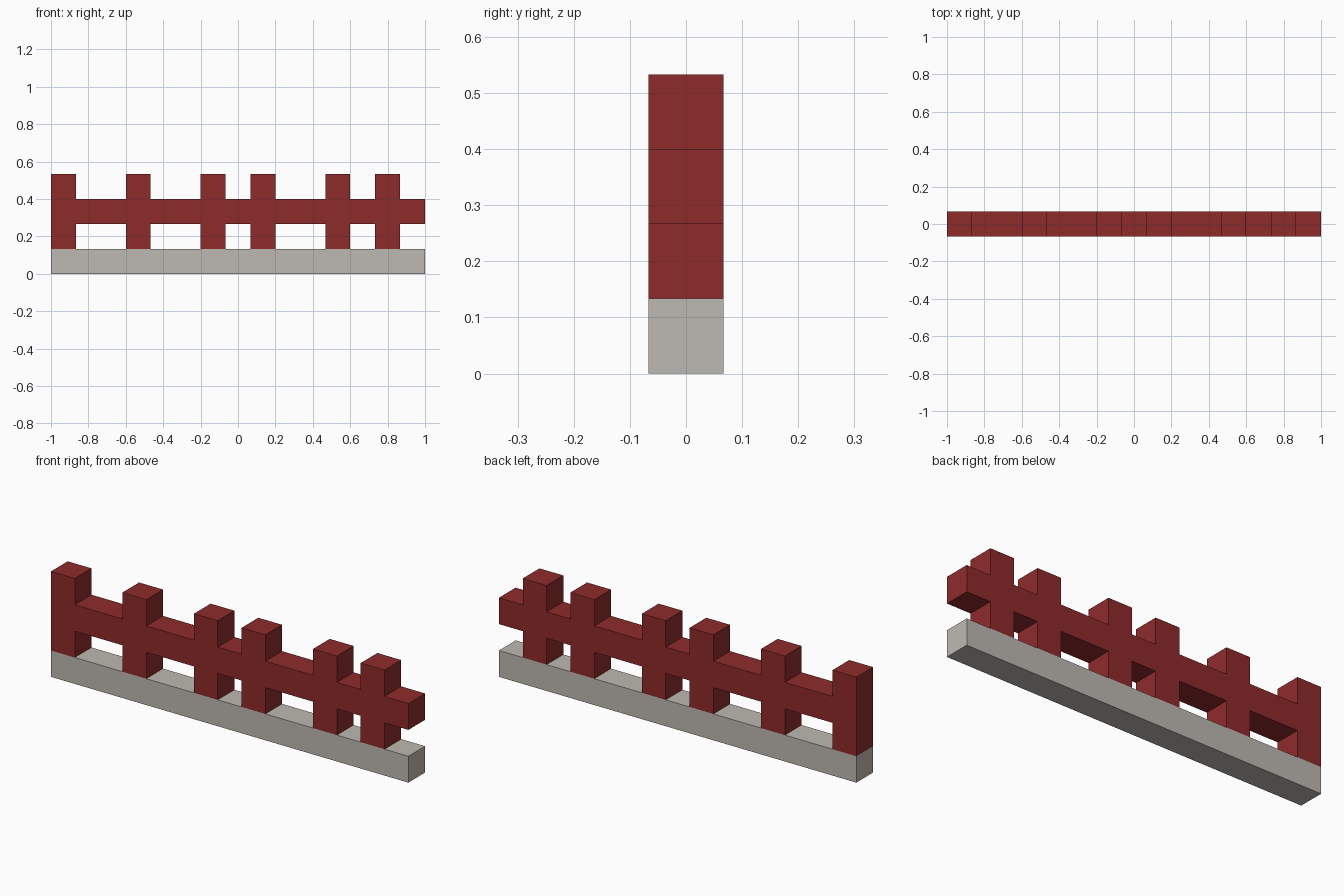
import bpy
import bmesh
from mathutils import Vector

UNIT = 2 / 15            # width of one square post
LENGTH = 15              # fence length in units
POSTS = [0, 3, 6, 8, 11, 13]

cube = bpy.data.objects.get("Cube")
if cube:
    bpy.data.objects.remove(cube, do_unlink=True)


def make_material(name, rgb):
    mat = bpy.data.materials.new(name)
    mat.use_nodes = True
    color = (*rgb, 1)
    mat.diffuse_color = color
    mat.node_tree.nodes["Principled BSDF"].inputs["Base Color"].default_value = color
    return mat


def extrude_profile(name, outline, mat):
    """Extrude an x-z outline, given in units, one unit deep about y = 0."""
    bm = bmesh.new()
    verts = [bm.verts.new(((x - LENGTH / 2) * UNIT, -UNIT / 2, z * UNIT))
             for x, z in outline]
    face = bm.faces.new(verts)
    result = bmesh.ops.extrude_face_region(bm, geom=[face], use_keep_orig=True)
    moved = [v for v in result["geom"] if isinstance(v, bmesh.types.BMVert)]
    bmesh.ops.translate(bm, verts=moved, vec=Vector((0, UNIT, 0)))
    bmesh.ops.recalc_face_normals(bm, faces=bm.faces)
    mesh = bpy.data.meshes.new(name)
    bm.to_mesh(mesh)
    bm.free()
    mesh.materials.append(mat)
    obj = bpy.data.objects.new(name, mesh)
    bpy.context.collection.objects.link(obj)
    return obj


red = make_material("dark red paint", (0.275, 0.024, 0.024))
stone = make_material("pale grey stone", (0.515, 0.485, 0.445))

# Stone base beam
extrude_profile("base", [(0, 0), (LENGTH, 0), (LENGTH, 1), (0, 1)], stone)

# Posts and rail as one continuous silhouette: along the top, back underneath
outline = []
for p in POSTS:
    outline += [(p, 3), (p, 4), (p + 1, 4), (p + 1, 3)]
outline += [(LENGTH, 3), (LENGTH, 2)]
for p in reversed(POSTS):
    outline += [(p + 1, 2), (p + 1, 1), (p, 1), (p, 2)]
extrude_profile("posts_and_rail", outline, red)
